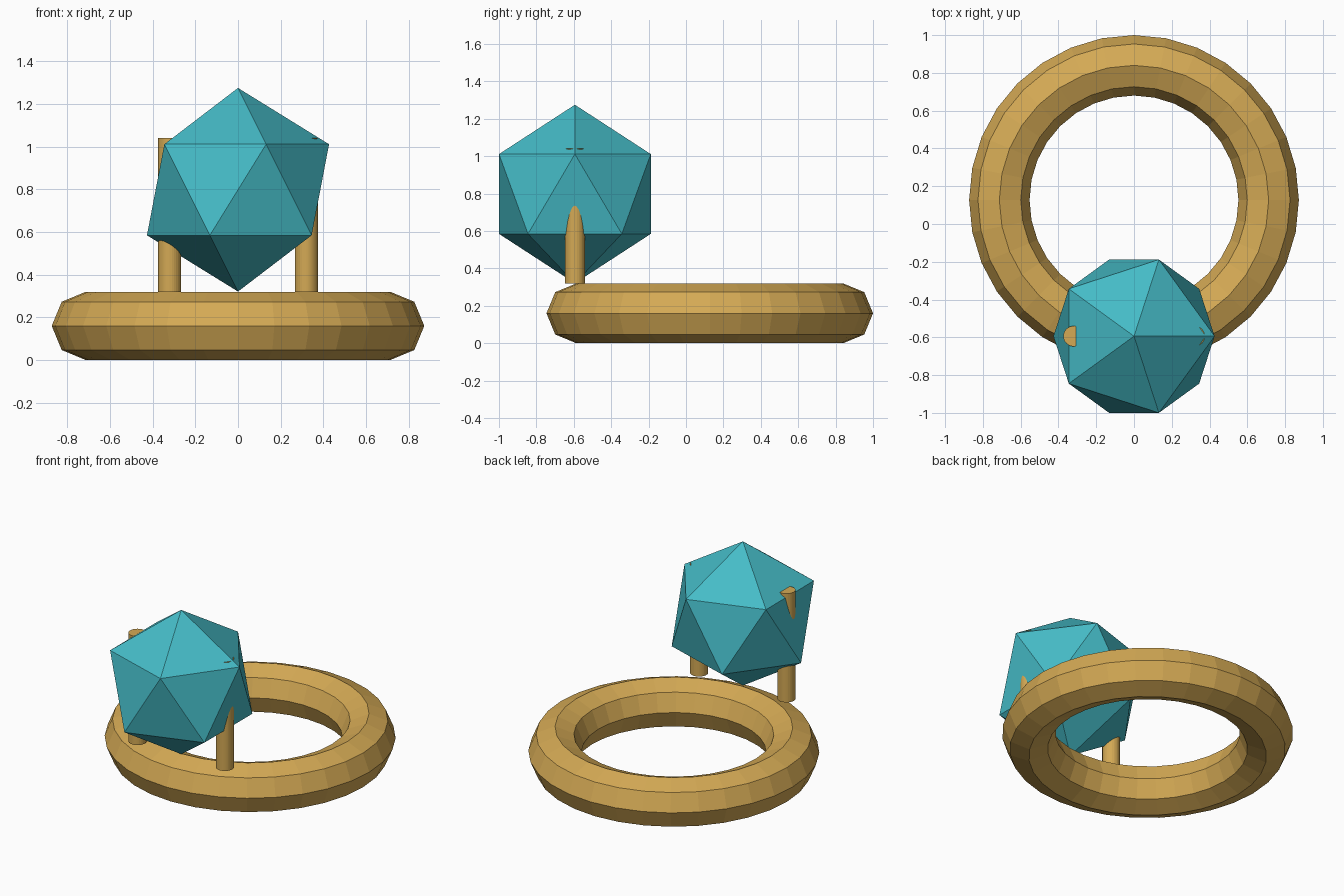
import bpy
import math
import bmesh

if "Cube" in bpy.data.objects:
    bpy.data.objects.remove(bpy.data.objects["Cube"])


def material(name, rgb):
    m = bpy.data.materials.new(name)
    m.diffuse_color = (*rgb, 1.0)
    m.use_nodes = True
    m.node_tree.nodes["Principled BSDF"].inputs["Base Color"].default_value = m.diffuse_color
    return m


gold = material("gold", (0.66, 0.40, 0.09))
teal = material("teal", (0.06, 0.50, 0.57))

# Ring band: low-poly torus lying flat, octagonal section
MAJOR, MINOR, SEG, SIDES = 0.713, 0.16, 32, 8
bm = bmesh.new()
rings = []
for i in range(SEG):
    a = 2 * math.pi * i / SEG
    ring = []
    for j in range(SIDES):
        b = 2 * math.pi * j / SIDES
        r = MAJOR + MINOR * math.cos(b)
        ring.append(bm.verts.new((r * math.cos(a), r * math.sin(a), MINOR * math.sin(b))))
    rings.append(ring)
for i in range(SEG):
    p, q = rings[i], rings[(i + 1) % SEG]
    for j in range(SIDES):
        k = (j + 1) % SIDES
        bm.faces.new((p[j], q[j], q[k], p[k]))
mesh = bpy.data.meshes.new("ring_band")
bm.to_mesh(mesh)
bm.free()
band = bpy.data.objects.new("ring_band", mesh)
band.location = (0, 0.127, MINOR)
bpy.context.collection.objects.link(band)
mesh.materials.append(gold)

# Gemstone: faceted icosahedron above the front of the band
GEM_Y = -0.594
bpy.ops.mesh.primitive_ico_sphere_add(subdivisions=1, radius=0.477, location=(0, GEM_Y, 0.798))
gem = bpy.context.object
gem.name = "gemstone"
gem.data.materials.append(teal)

# Prongs holding the gemstone on each side
for side, x in (("left", -0.32), ("right", 0.32)):
    bpy.ops.mesh.primitive_cylinder_add(vertices=32, radius=0.054, depth=0.72,
                                        location=(x, GEM_Y, 0.68))
    prong = bpy.context.object
    prong.name = side + "_prong"
    prong.data.materials.append(gold)
